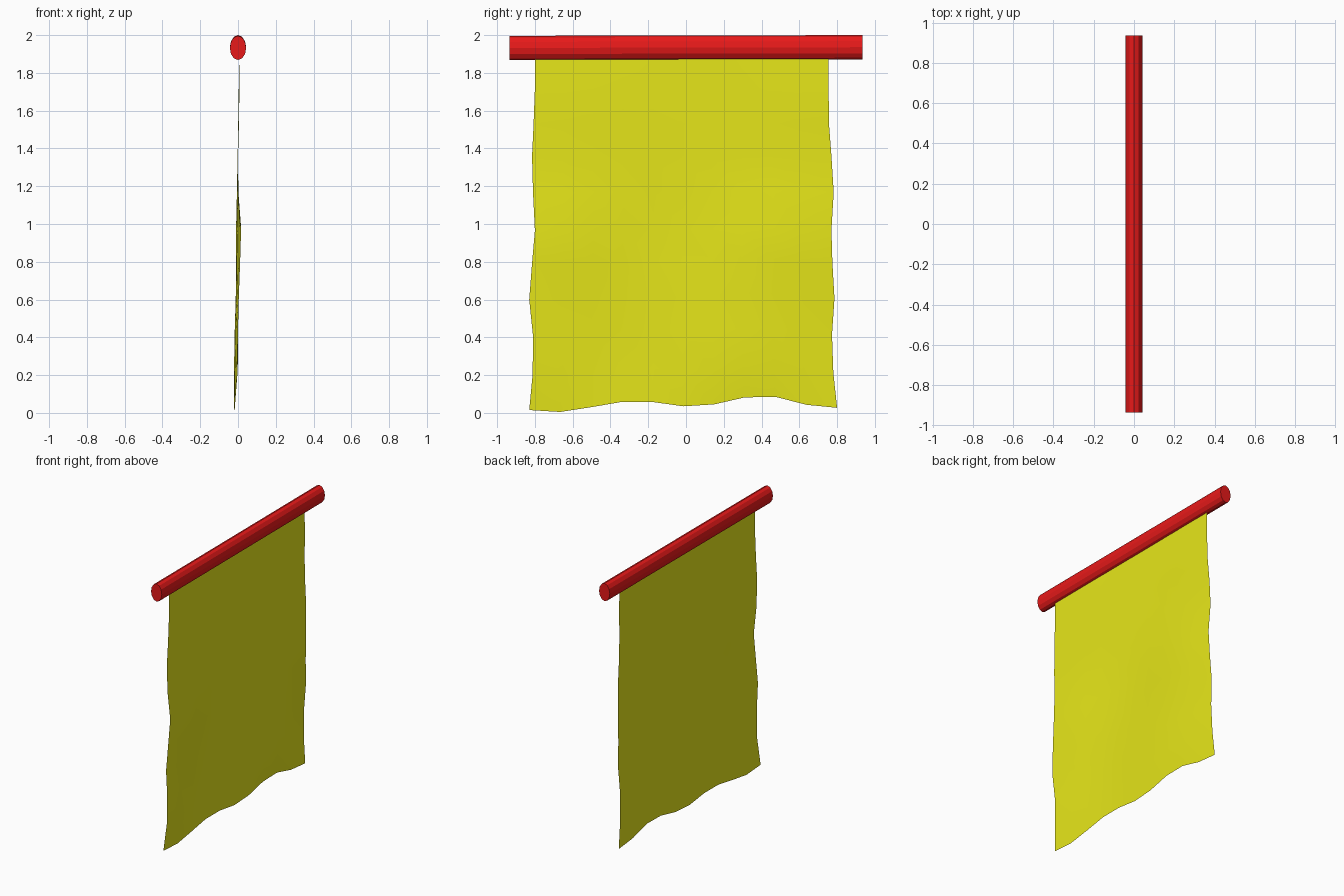
import bpy, bmesh, math
from mathutils import Matrix

if "Cube" in bpy.data.objects:
    bpy.data.objects.remove(bpy.data.objects["Cube"])


def paint(obj, name, color):
    mat = bpy.data.materials.new(name)
    mat.diffuse_color = color
    mat.use_nodes = True
    mat.node_tree.nodes["Principled BSDF"].inputs["Base Color"].default_value = mat.diffuse_color
    obj.data.materials.append(mat)


def make_object(name, bm):
    mesh = bpy.data.meshes.new(name)
    bm.to_mesh(mesh)
    bm.free()
    obj = bpy.data.objects.new(name, mesh)
    bpy.context.collection.objects.link(obj)
    return obj


# Hanging rod: flattened cylinder lying along y
bm = bmesh.new()
bmesh.ops.create_cone(bm, cap_ends=True, segments=12, radius1=1, radius2=1, depth=1.87)
bmesh.ops.rotate(bm, verts=bm.verts, matrix=Matrix.Rotation(math.pi / 2, 3, 'X'))
for v in bm.verts:
    v.co.x *= 0.043
    v.co.z = 1.934 + 0.064 * v.co.z + 0.002 * v.co.y
rod = make_object("rod", bm)
paint(rod, "red paint", (0.8, 0.01, 0.01, 1))

# Cloth: 10 x 10 grid with wavy sides and hem, listed top to bottom / left to right
row_z = [1.90, 1.72, 1.53, 1.36, 1.17, 0.97, 0.80, 0.61, 0.42, 0.22, 0.035]
left_y = [-0.80, -0.80, -0.807, -0.815, -0.81, -0.80, -0.815, -0.83, -0.81, -0.812, -0.83]
right_y = [0.755, 0.755, 0.757, 0.77, 0.782, 0.77, 0.775, 0.786, 0.773, 0.78, 0.80]
hem_dz = [-0.02, -0.03, -0.005, 0.023, 0.023, 0.0, 0.01, 0.047, 0.05, 0.008, -0.008]
mid_x = [0.006, 0.006, 0.003, -0.001, -0.002, 0.003, 0.0, -0.004, -0.009, -0.011, -0.019]
wave = [0.0, 0.002, 0.002, 0.001, 0.004, 0.014, 0.011, 0.008, 0.009, 0.010, 0.002]

bm = bmesh.new()
grid = []
for r, z in enumerate(row_z):
    row = []
    for c in range(11):
        t = c / 10
        y = left_y[r] + (right_y[r] - left_y[r]) * t
        x = mid_x[r] + wave[r] * math.sin(t * 2.5 * math.pi + 0.25 * r)
        row.append(bm.verts.new((x, y, z + hem_dz[c] * (r / 10) ** 2)))
    grid.append(row)
for a, b in zip(grid, grid[1:]):
    for c in range(10):
        bm.faces.new((a[c], b[c], b[c + 1], a[c + 1])).smooth = True
cloth = make_object("cloth", bm)
paint(cloth, "yellow cloth", (0.8, 0.8, 0.01, 1))
